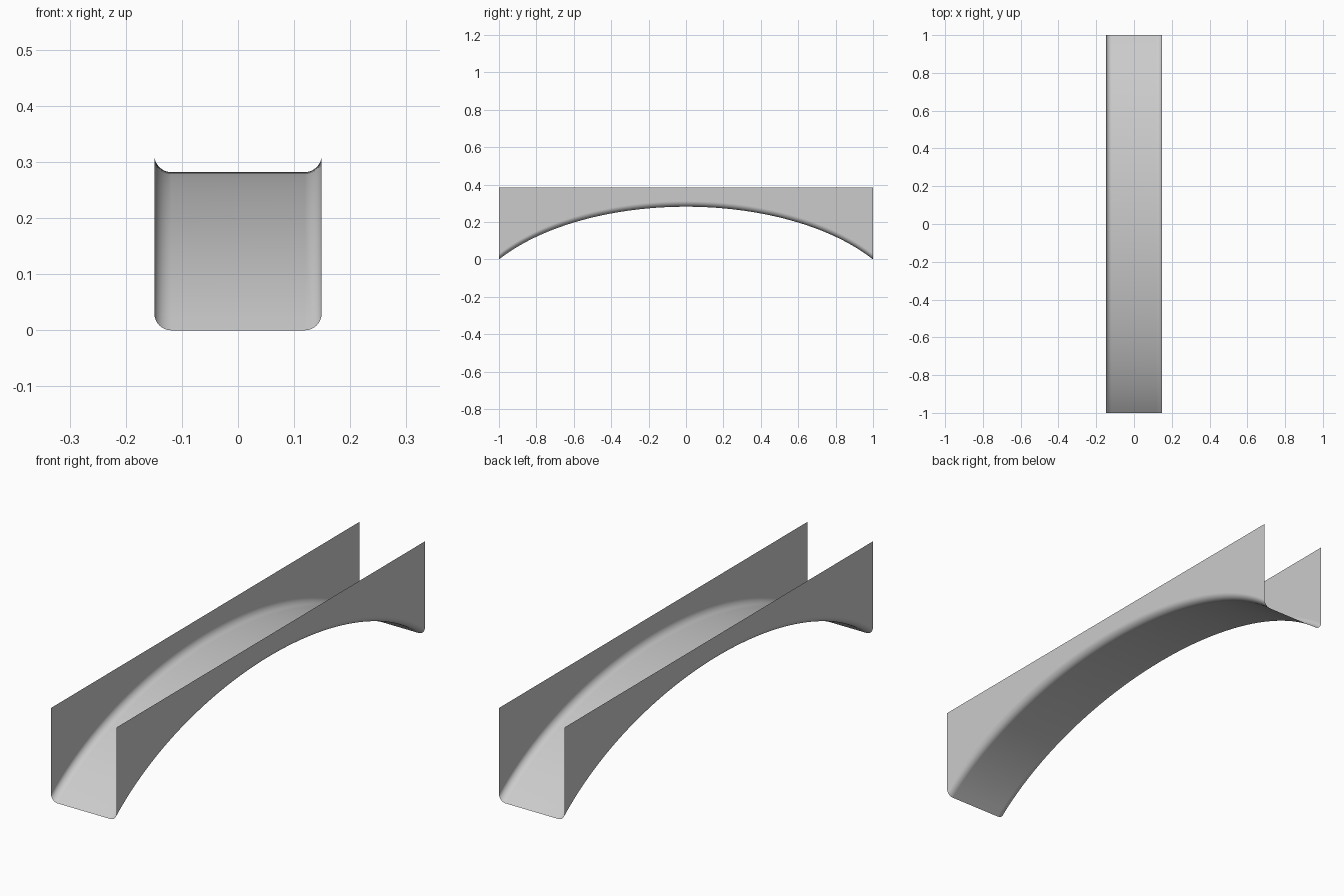
import bpy, bmesh
from math import sin, cos, pi, sqrt

if "Cube" in bpy.data.objects:
    bpy.data.objects.remove(bpy.data.objects["Cube"])

HALF_W, RADIUS, TOP = 0.149, 0.03, 0.384
RISE, SPAN = 0.282, 1.2      # arch height, and semi-axis of its ellipse
ROWS, ARC = 64, 8


def arch(y):
    """Height of the arched floor, zero at both ends."""
    c = sqrt(1 - 1 / SPAN ** 2)
    return RISE * (sqrt(1 - (y / SPAN) ** 2) - c) / (1 - c)


# Right half of the section: floor fillet, as offsets from the arch
fillet = [(HALF_W - RADIUS + RADIUS * sin(a), RADIUS * (1 - cos(a)))
          for a in (pi / 2 * i / ARC for i in range(ARC + 1))]

# Open thin channel: straight wall tops, arched floor with rounded corners
bm = bmesh.new()
rows = []
for j in range(ROWS + 1):
    y = -1 + 2 * j / ROWS
    z = arch(y)
    right = [(x, y, z + dz) for x, dz in fillet] + [(HALF_W, y, TOP)]
    left = [(-x, py, pz) for x, py, pz in reversed(right)]
    rows.append([bm.verts.new(p) for p in left + right])
for a, b in zip(rows, rows[1:]):
    for i in range(len(a) - 1):
        bm.faces.new((a[i], a[i + 1], b[i + 1], b[i]))

mesh = bpy.data.meshes.new("arched_channel")
bm.to_mesh(mesh)
bm.free()
channel = bpy.data.objects.new("arched_channel", mesh)
bpy.context.collection.objects.link(channel)

# Smooth fillets, flat-looking walls
for p in mesh.polygons:
    p.use_smooth = True
channel.modifiers.new("flat_walls", 'WEIGHTED_NORMAL')
